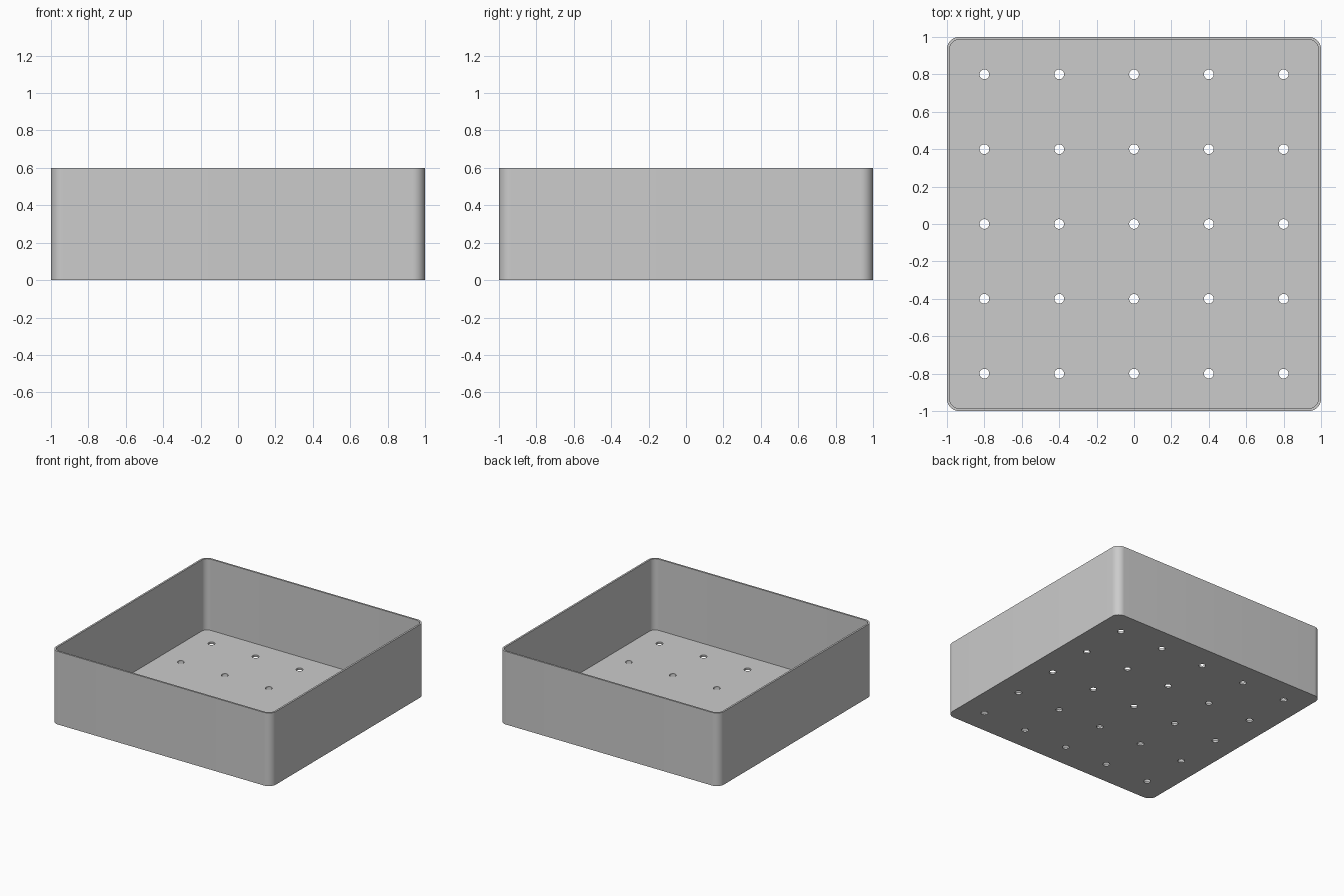
import bpy, bmesh
from math import cos, sin, pi, radians

if "Cube" in bpy.data.objects:
    bpy.data.objects.remove(bpy.data.objects["Cube"])

HALF, HEIGHT, WALL, FLOOR, RADIUS = 1.0, 0.6, 0.015, 0.015, 0.065
HOLE_RADIUS, HOLE_STEP = 0.026, 0.4

grey = bpy.data.materials.new("plain grey")
grey.use_nodes = True
colour = (0.6, 0.6, 0.6, 1)
grey.diffuse_color = colour
grey.node_tree.nodes["Principled BSDF"].inputs["Base Color"].default_value = colour


def rounded_ring(bm, half, radius, z, steps=12):
    """Square outline with rounded corners."""
    ring = []
    for corner in range(4):
        mid = pi / 4 + corner * pi / 2
        cx = (half - radius) * (1 if cos(mid) > 0 else -1)
        cy = (half - radius) * (1 if sin(mid) > 0 else -1)
        for i in range(steps + 1):
            a = corner * pi / 2 + i / steps * pi / 2
            ring.append(bm.verts.new((cx + radius * cos(a), cy + radius * sin(a), z)))
    return ring


def bridge(bm, low, high):
    for i in range(len(low)):
        j = (i + 1) % len(low)
        bm.faces.new((low[i], low[j], high[j], high[i]))


def make_object(name, bm):
    bmesh.ops.recalc_face_normals(bm, faces=bm.faces)
    mesh = bpy.data.meshes.new(name)
    bm.to_mesh(mesh)
    bm.free()
    mesh.materials.append(grey)
    obj = bpy.data.objects.new(name, mesh)
    bpy.context.collection.objects.link(obj)
    return obj


# Open tray: underside, outer wall, rim, inner wall, floor
bm = bmesh.new()
inner = (HALF - WALL, RADIUS - WALL)
rings = [rounded_ring(bm, HALF, RADIUS, 0), rounded_ring(bm, HALF, RADIUS, HEIGHT),
         rounded_ring(bm, *inner, HEIGHT), rounded_ring(bm, *inner, FLOOR)]
for low, high in zip(rings, rings[1:]):
    bridge(bm, low, high)
bm.faces.new(rings[0][::-1])
bm.faces.new(rings[-1])
tray = make_object("tray", bm)

# Grid of drain holes
bm = bmesh.new()
for ix in range(-2, 3):
    for iy in range(-2, 3):
        made = bmesh.ops.create_cone(bm, cap_ends=True, segments=32, radius1=HOLE_RADIUS,
                                     radius2=HOLE_RADIUS, depth=0.1)
        bmesh.ops.translate(bm, verts=made["verts"], vec=(ix * HOLE_STEP, iy * HOLE_STEP, 0))
cutter = make_object("drain_hole_cutter", bm)
cutter.hide_render = True
cutter.hide_set(True)

holes = tray.modifiers.new("drain holes", 'BOOLEAN')
holes.operation = 'DIFFERENCE'
holes.solver = 'EXACT'
holes.object = cutter

# Apply the cut, then smooth the rounded corners and hole walls
bpy.ops.object.select_all(action='DESELECT')
bpy.context.view_layer.objects.active = tray
tray.select_set(True)
bpy.ops.object.modifier_apply(modifier=holes.name)
bpy.data.objects.remove(cutter)
bpy.ops.object.shade_smooth_by_angle(angle=radians(30))
